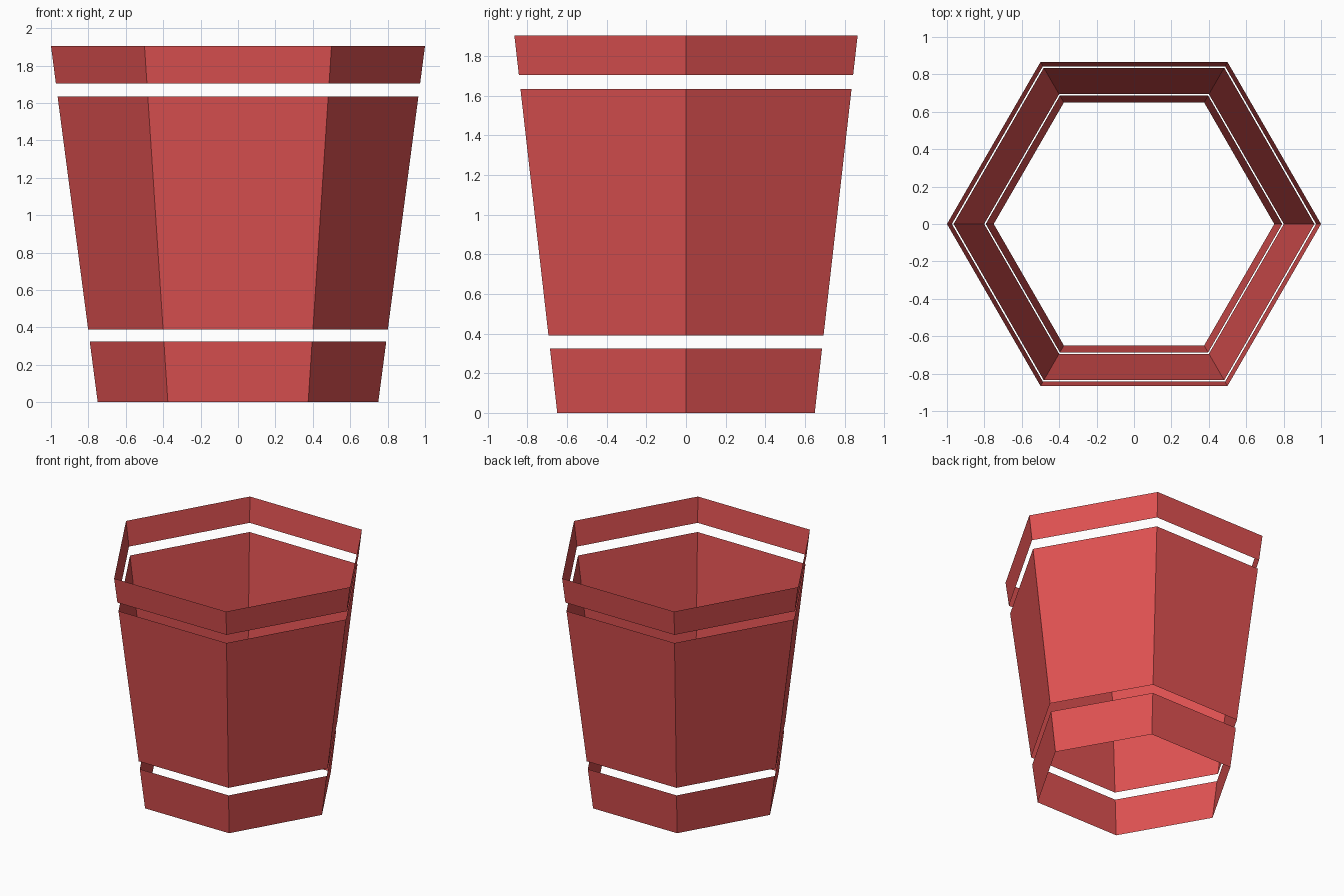
import bpy, bmesh
from math import cos, sin, tau

cube = bpy.data.objects.get("Cube")
if cube:
    bpy.data.objects.remove(cube)

# Single red finish
red = bpy.data.materials.new("soft red")
red.use_nodes = True
color = (0.73, 0.083, 0.083, 1)
red.diffuse_color = color
red.node_tree.nodes["Principled BSDF"].inputs["Base Color"].default_value = color

HEIGHT, BASE_R, TOP_R, SIDES = 1.905, 0.75, 1.0, 6


def taper_band(name, z_low, z_high):
    """Open hexagonal band lying on the shared tapered wall."""
    bm = bmesh.new()
    rings = []
    for z in (z_low, z_high):
        r = BASE_R + (TOP_R - BASE_R) * z / HEIGHT
        rings.append([bm.verts.new((r * cos(tau * i / SIDES), r * sin(tau * i / SIDES), z))
                      for i in range(SIDES)])
    low, high = rings
    for i in range(SIDES):
        j = (i + 1) % SIDES
        bm.faces.new((low[i], low[j], high[j], high[i]))
    mesh = bpy.data.meshes.new(name)
    bm.to_mesh(mesh)
    bm.free()
    mesh.materials.append(red)
    obj = bpy.data.objects.new(name, mesh)
    bpy.context.collection.objects.link(obj)


# Three separate bands with open gaps between them
taper_band("base_band", 0, 0.325)
taper_band("middle_wall", 0.39, 1.635)
taper_band("rim_band", 1.705, HEIGHT)
